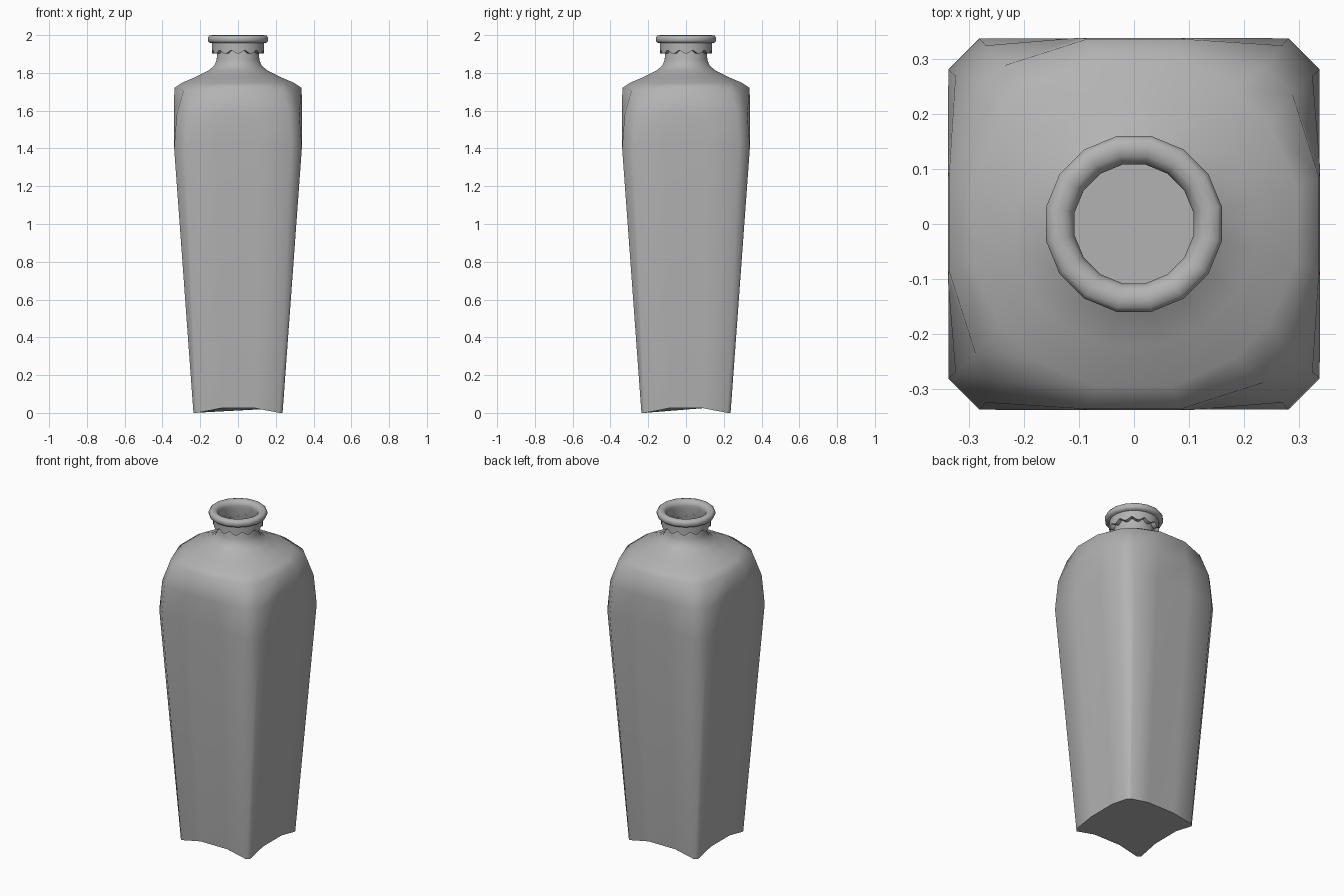
import bpy, bmesh
from math import pi, sin, cos

if "Cube" in bpy.data.objects:
    bpy.data.objects.remove(bpy.data.objects["Cube"])

grey = bpy.data.materials.new("dark_grey")
grey.diffuse_color = (.45, .45, .45, 1)
grey.use_nodes = True
grey.node_tree.nodes["Principled BSDF"].inputs["Base Color"].default_value = grey.diffuse_color

def loft(name, rings, floor=False, angle=40):
    """Skin a list of equal-length closed rings; optionally close the first one."""
    bm = bmesh.new()
    vs = [[bm.verts.new(p) for p in ring] for ring in rings]
    n = len(vs[0])
    for a, b in zip(vs, vs[1:]):
        for i in range(n):
            j = (i + 1) % n
            bm.faces.new((a[i], a[j], b[j], b[i]))
    if floor:
        bm.faces.new(vs[0][::-1])
    me = bpy.data.meshes.new(name)
    bm.to_mesh(me)
    bm.free()
    me.materials.append(grey)
    ob = bpy.data.objects.new(name, me)
    bpy.context.collection.objects.link(ob)
    bpy.ops.object.select_all(action='DESELECT')
    ob.select_set(True)
    bpy.context.view_layer.objects.active = ob
    bpy.ops.object.shade_smooth_by_angle(angle=angle * pi / 180)
    return ob

def circle(r, z, n=16):
    return [(r * cos((i + .5) * 2 * pi / n), r * sin((i + .5) * 2 * pi / n), z) for i in range(n)]

def square(mid, corner):
    """16-point chamfered square from one side point and one corner point (x, y, z)."""
    (mx, my, mz), (cx, cy, cz) = mid, corner
    quad = [(mx, my, mz), (cx, cy, cz), (cy, cx, cz), (my, mx, mz)]
    pts = []
    for _ in range(4):
        pts += quad
        quad = [(-y, x, z) for x, y, z in quad]
    return pts

# Tapered square body, arched shoulders and round neck
loft("bottle_body", [
    square((.233, .09, .025), (.236, .218, 0)),
    square((.338, .11, 1.42), (.338, .281, 1.40)),
    square((.339, .10, 1.58), (.325, .270, 1.58)),
    square((.337, .085, 1.72), (.288, .238, 1.71)),
    square((.295, .07, 1.748), (.245, .183, 1.75)),
    circle(.225, 1.780),
    circle(.160, 1.812),
    circle(.128, 1.838),
    circle(.115, 1.870),
    circle(.112, 1.970),
], floor=True, angle=70)

# Rounded lip ring
lip = [(.112, 1.95), (.138, 1.958), (.156, 1.960), (.163, 1.971), (.163, 1.987),
       (.155, 1.997), (.140, 2.0), (.126, 1.997), (.115, 1.988), (.110, 1.972), (.112, 1.95)]
loft("lip_ring", [circle(r, z) for r, z in lip], angle=60)

# Collar with a scalloped lower edge
N = 96
def scallop(r):
    return [(x, y, z - .022 * abs(cos(6 * (i + .5) * 2 * pi / N)))
            for i, (x, y, z) in enumerate(circle(r, 1.924, N))]
loft("scalloped_collar", [scallop(.112), scallop(.138), circle(.138, 1.966, N)])
